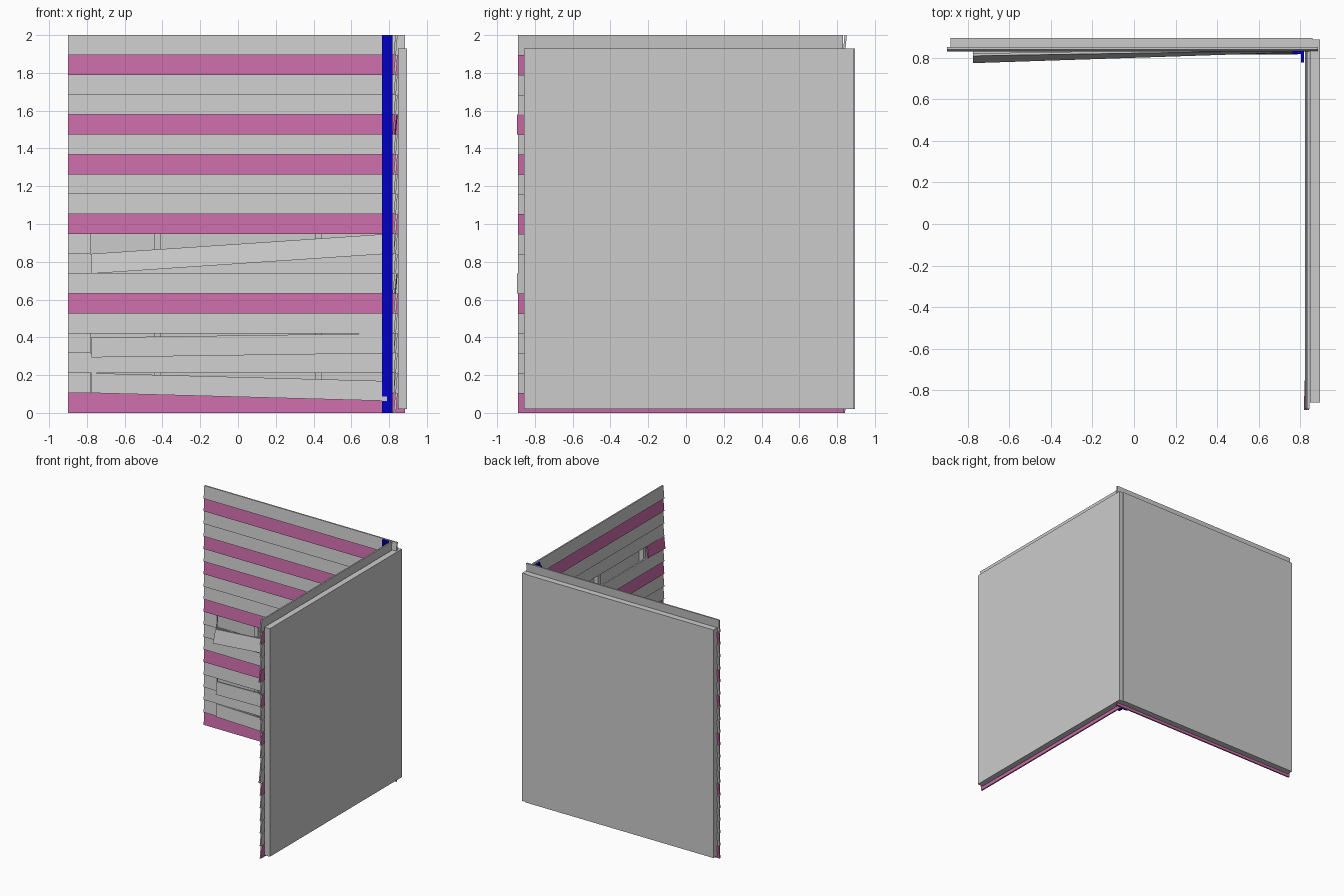
import bpy, bmesh
from math import pi
from mathutils import Matrix, Vector

cube = bpy.data.objects.get("Cube")
if cube:
    bpy.data.objects.remove(cube)


def material(name, rgb):
    m = bpy.data.materials.new(name)
    m.use_nodes = True
    m.diffuse_color = (*rgb, 1)
    m.node_tree.nodes["Principled BSDF"].inputs["Base Color"].default_value = (*rgb, 1)
    return m


GREY = material("weathered_grey", (0.6, 0.6, 0.6))
PINK = material("faded_pink", (0.6, 0.15, 0.4))
BLUE = material("deep_blue", (0.0, 0.0, 0.6))

ROW = 2 / 19
PINK_ROWS = (0, 5, 9, 12, 14, 17)
BACK = Matrix.Identity(4)
RIGHT = Matrix.Rotation(-pi / 2, 4, "Z")   # wall length u runs to -y, depth to +x


def prism(name, wall, ends, mats, end_mat=0):
    """Solid joining two four-point end sections."""
    bm = bmesh.new()
    a, b = [[bm.verts.new(wall @ Vector(p)) for p in end] for end in ends]
    caps = [bm.faces.new(a), bm.faces.new(b)]
    for i in range(4):
        j = (i + 1) % 4
        bm.faces.new((a[i], a[j], b[j], b[i]))
    for f in caps:
        f.material_index = end_mat
    bmesh.ops.recalc_face_normals(bm, faces=bm.faces[:])
    me = bpy.data.meshes.new(name)
    bm.to_mesh(me)
    bm.free()
    for m in mats:
        me.materials.append(m)
    ob = bpy.data.objects.new(name, me)
    bpy.context.collection.objects.link(ob)
    return ob


def box(name, wall, u, d, z, mat=GREY):
    ends = [[(x, d[0], z[0]), (x, d[1], z[0]), (x, d[1], z[1]), (x, d[0], z[1])] for x in u]
    return prism(name, wall, ends, [mat])


def plank(name, wall, u, row, depth, drop=(0, 0), out=(0, 0), tilt=(0, 0), grey_ends=False):
    """Tilted clapboard; drop, out and tilt displace its two ends."""
    ends = []
    for x, dz, dy, t in zip(u, drop, out, tilt):
        z = row * ROW - dz
        lo, hi = depth - dy - t, depth - dy + 0.009
        ends.append([(x, lo, z), (x, lo + 0.012, z), (x, hi + 0.012, z + ROW), (x, hi, z + ROW)])
    mat = PINK if row in PINK_ROWS else GREY
    return prism(name, wall, ends, [mat, GREY], int(grey_ends))


def frame(name, wall, u, studs, outer):
    """Outer sheet with plates and studs behind the planks."""
    box(name + "_sheet", wall, u, (outer - 0.012, outer), (0.02, 1.93))
    inner = (0.846, outer - 0.012)
    for part, z in (("bottom_plate", (0.02, 0.055)), ("top_plate", (1.895, 1.93))):
        box(name + "_" + part, wall, u, inner, z)
    for i, s in enumerate([u[0] + 0.017, *studs, u[1] - 0.017]):
        box(f"{name}_stud_{i}", wall, (s - 0.017, s + 0.017), inner, (0.055, 1.895))


frame("back_wall", BACK, (-0.882, 0.86), (-0.425, 0.425), 0.896)
frame("right_wall", RIGHT, (-0.888, 0.858), (-0.45, 0.06, 0.66), 0.896)

# Back wall siding, with three snapped boards hanging loose
loose = {
    1: dict(drop=(0, 0.042), out=(0.014, 0.014)),
    3: dict(drop=(0.022, 0), out=(0.018, 0.010)),
    8: dict(drop=(0.105, 0), out=(0.03, 0.004), tilt=(0.026, 0)),
}
for r in range(19):
    if r in loose:
        plank(f"back_stub_{r}", BACK, (-0.9, -0.78), r, 0.83)
        plank(f"back_loose_plank_{r}", BACK, (-0.775, 0.79), r, 0.83, **loose[r])
    else:
        plank(f"back_plank_{r}", BACK, (-0.9, 0.885), r, 0.83)

# Right wall siding, with two broken rows
for r in range(19):
    if r in (6, 14):
        plank(f"right_stub_{r}", RIGHT, (0.68, 0.895), r, 0.824, out=(0, 0.004), tilt=(0, 0.003))
        plank(f"right_short_plank_{r}", RIGHT, (-0.83, -0.5), r, 0.824)
    else:
        plank(f"right_plank_{r}", RIGHT, (-0.83, 0.89), r, 0.824, grey_ends=True)

# Inner corner trim, an L of two strips
box("corner_trim_back", BACK, (0.763, 0.817), (0.818, 0.832), (0, 2), BLUE)
box("corner_trim_side", BACK, (0.803, 0.817), (0.777, 0.818), (0, 2), BLUE)
